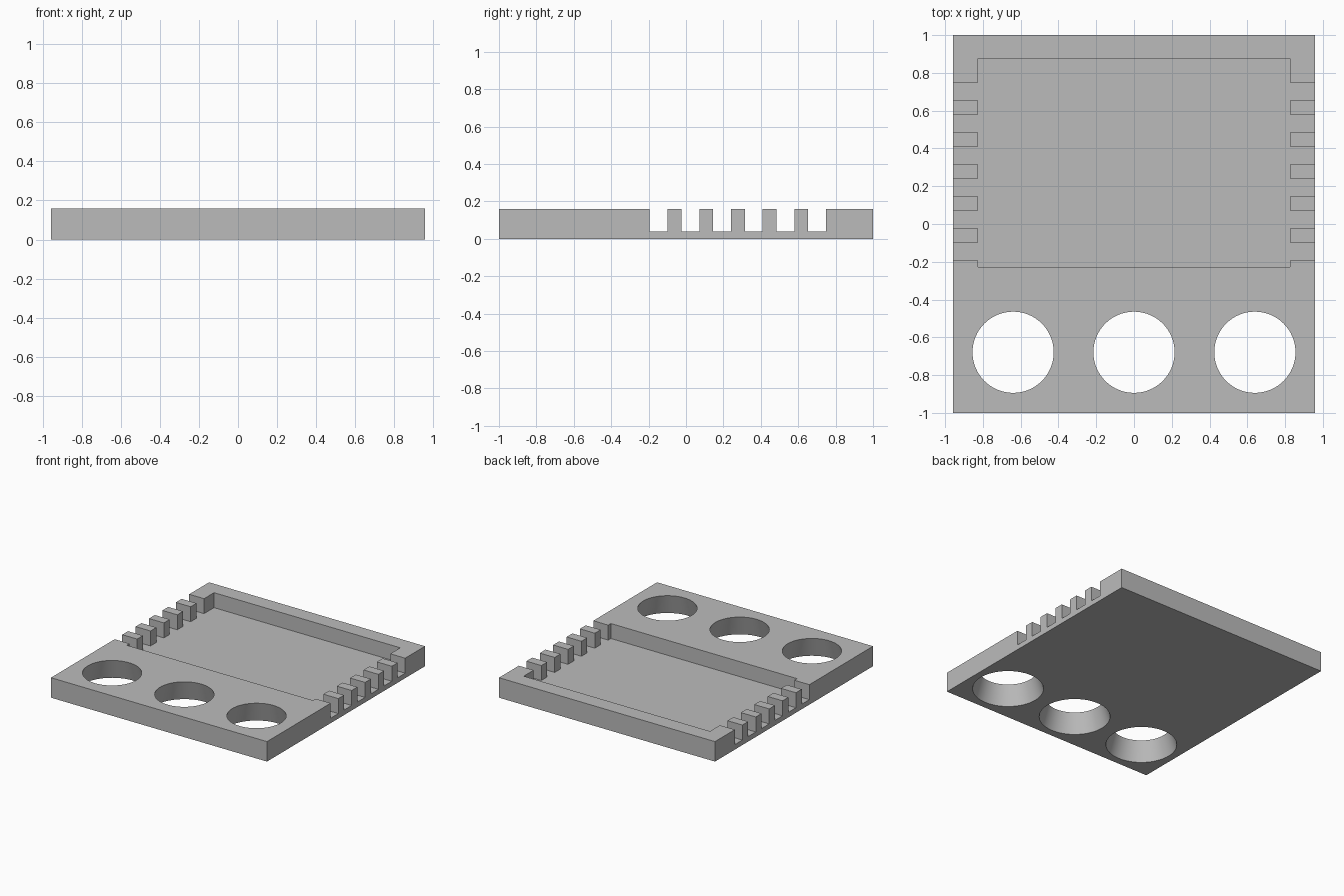
import bpy
import bmesh
import math
from mathutils import Matrix

cube = bpy.data.objects.get("Cube")
if cube:
    bpy.data.objects.remove(cube, do_unlink=True)

HALF_X, HALF_Y, HEIGHT, FLOOR = 0.957, 1.0, 0.16, 0.04
POCKET_X, POCKET_FRONT, POCKET_BACK = 0.825, -0.228, 0.875
SLOTS, SLOT_START, SLOT_PITCH, SLOT_WIDTH = 6, -0.194, 0.1694, 0.096
HOLE_Y, HOLE_SPACING, TOP_RADIUS, BOTTOM_RADIUS = -0.679, 0.64, 0.215, 0.261

grey = bpy.data.materials.new("plain grey")
grey.use_nodes = True
colour = (0.5, 0.5, 0.5, 1)
grey.diffuse_color = colour
grey.node_tree.nodes["Principled BSDF"].inputs["Base Color"].default_value = colour


def make_object(name, bm):
    bmesh.ops.recalc_face_normals(bm, faces=bm.faces)
    mesh = bpy.data.meshes.new(name)
    bm.to_mesh(mesh)
    bm.free()
    mesh.materials.append(grey)
    obj = bpy.data.objects.new(name, mesh)
    bpy.context.collection.objects.link(obj)
    return obj


def prism(name, outline, low, high):
    bm = bmesh.new()
    face = bm.faces.new([bm.verts.new((x, y, low)) for x, y in outline])
    side = bmesh.ops.extrude_face_region(bm, geom=[face])["geom"]
    verts = [v for v in side if isinstance(v, bmesh.types.BMVert)]
    bmesh.ops.translate(bm, verts=verts, vec=(0, 0, high - low))
    return make_object(name, bm)


# Plate
tray = prism("tray", [(-HALF_X, -HALF_Y), (HALF_X, -HALF_Y),
                      (HALF_X, HALF_Y), (-HALF_X, HALF_Y)], 0, HEIGHT)

# Pocket with side slots, as one comb-shaped cutter
right = [(POCKET_X, POCKET_FRONT)]
for i in range(SLOTS):
    start = SLOT_START + i * SLOT_PITCH
    end = start + SLOT_WIDTH
    right += [(POCKET_X, start), (HALF_X + 0.1, start),
              (HALF_X + 0.1, end), (POCKET_X, end)]
right.append((POCKET_X, POCKET_BACK))
left = [(-x, y) for x, y in reversed(right)]
cutters = [prism("pocket_cutter", right + left, FLOOR, HEIGHT + 0.1)]

# Tapered round holes, wider underneath
margin = 0.1
flare = (BOTTOM_RADIUS - TOP_RADIUS) / HEIGHT * margin
for i in (-1, 0, 1):
    bm = bmesh.new()
    bmesh.ops.create_cone(
        bm, cap_ends=True, segments=64, radius1=BOTTOM_RADIUS + flare,
        radius2=TOP_RADIUS - flare, depth=HEIGHT + 2 * margin,
        matrix=Matrix.Translation((i * HOLE_SPACING, HOLE_Y, HEIGHT / 2)))
    cutters.append(make_object("hole_cutter", bm))

# Cut everything, then discard the cutters
for cutter in cutters:
    cutter.hide_render = True
    cut = tray.modifiers.new("cut", 'BOOLEAN')
    cut.operation = 'DIFFERENCE'
    cut.solver = 'EXACT'
    cut.object = cutter
bpy.ops.object.select_all(action='DESELECT')
tray.select_set(True)
bpy.context.view_layer.objects.active = tray
for cut in list(tray.modifiers):
    bpy.ops.object.modifier_apply(modifier=cut.name)
for cutter in cutters:
    bpy.data.objects.remove(cutter, do_unlink=True)
bpy.ops.object.shade_smooth_by_angle(angle=math.radians(30))
